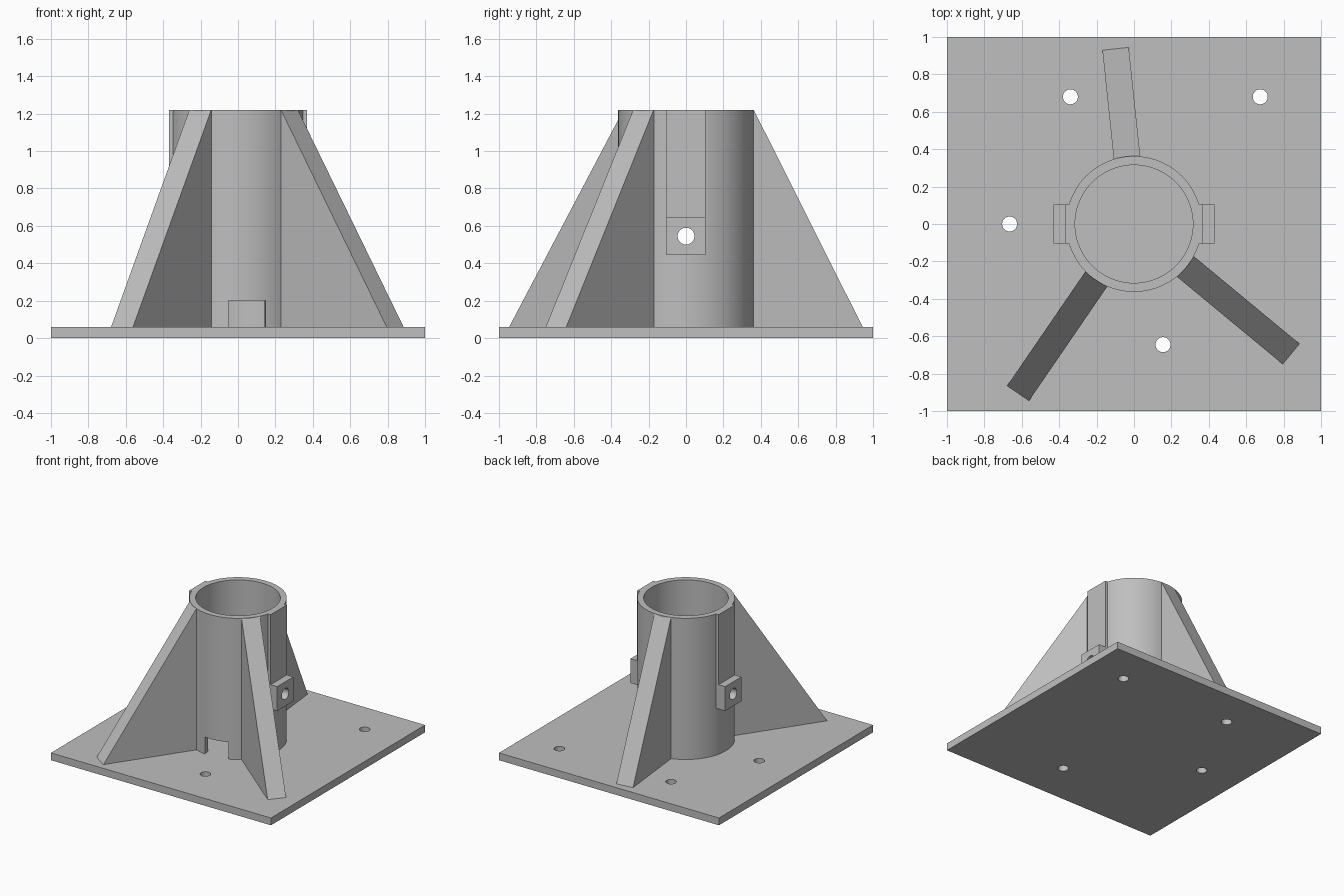
import bpy, bmesh, math
from mathutils import Matrix

cube = bpy.data.objects.get("Cube")
if cube:
    bpy.data.objects.remove(cube, do_unlink=True)

PLATE = 0.06      # plate thickness
TOP = 1.22        # top of the tube
R_OUT, R_IN = 0.363, 0.315
LUG_Z = 0.545     # height of the cross pin hole

steel = bpy.data.materials.new("plain_grey")
steel.use_nodes = True
grey = (0.52, 0.52, 0.52, 1)
steel.diffuse_color = grey
steel.node_tree.nodes["Principled BSDF"].inputs["Base Color"].default_value = grey


def add_object(name, bm):
    bmesh.ops.recalc_face_normals(bm, faces=bm.faces)
    mesh = bpy.data.meshes.new(name)
    bm.to_mesh(mesh)
    bm.free()
    obj = bpy.data.objects.new(name, mesh)
    mesh.materials.append(steel)
    bpy.context.collection.objects.link(obj)
    return obj


def box(name, lo, hi, angle=0):
    bm = bmesh.new()
    bmesh.ops.create_cube(bm, size=1)
    for v in bm.verts:
        v.co = [l + (c + 0.5) * (h - l) for c, l, h in zip(v.co, lo, hi)]
    bm.transform(Matrix.Rotation(angle, 4, 'Z'))
    return add_object(name, bm)


def cylinder(name, radius, z0, z1, x=0, y=0, segments=96):
    bm = bmesh.new()
    bmesh.ops.create_cone(bm, cap_ends=True, segments=segments, radius1=radius,
                          radius2=radius, depth=z1 - z0,
                          matrix=Matrix.Translation((x, y, (z0 + z1) / 2)))
    return add_object(name, bm)


def extrude_xz(name, profile, width, angle=0):
    """Profile in x and z, given width across y, turned about z."""
    bm = bmesh.new()
    face = bm.faces.new([bm.verts.new((x, -width / 2, z)) for x, z in profile])
    result = bmesh.ops.extrude_face_region(bm, geom=[face])
    verts = [g for g in result["geom"] if isinstance(g, bmesh.types.BMVert)]
    bmesh.ops.translate(bm, verts=verts, vec=(0, width, 0))
    bm.transform(Matrix.Rotation(angle, 4, 'Z'))
    return add_object(name, bm)


def select(obj):
    bpy.ops.object.select_all(action='DESELECT')
    obj.select_set(True)
    bpy.context.view_layer.objects.active = obj


def cut(obj, cutter):
    """Cut a shape out of obj, then discard the cutter."""
    cutter.hide_render = True
    mod = obj.modifiers.new("cut", 'BOOLEAN')
    mod.operation, mod.solver, mod.object = 'DIFFERENCE', 'EXACT', cutter
    select(obj)
    bpy.ops.object.modifier_apply(modifier=mod.name)
    bpy.data.objects.remove(cutter, do_unlink=True)


def pin_cutter():
    pin = cylinder("pin_cutter", 0.045, -0.6, 0.6, segments=48)
    pin.data.transform(Matrix.Translation((0, 0, LUG_Z)) @ Matrix.Rotation(math.pi / 2, 4, 'Y'))
    return pin


def smooth(obj):
    select(obj)
    bpy.ops.object.shade_smooth_by_angle(angle=math.radians(30))


# Base plate with four bolt holes
plate = box("base_plate", (-1, -1, 0), (1, 1, PLATE))
for x, y in [(-0.34, 0.68), (0.675, 0.68), (-0.665, 0), (0.155, -0.645)]:
    cut(plate, cylinder("bolt_cutter", 0.04, -0.1, 0.2, x, y, 48))
smooth(plate)

# Tube with a drain notch at the foot and a cross pin hole
tube = cylinder("tube", R_OUT, PLATE, TOP)
cut(tube, cylinder("bore_cutter", R_IN, -0.1, TOP + 0.1))
cut(tube, box("notch_cutter", (0.2, -0.1, 0), (0.5, 0.1, 0.2), math.radians(-82)))
cut(tube, pin_cutter())
smooth(tube)

# Flat side pads, each ending in a drilled lug
pad = [(0.33, 0.445), (0.43, 0.445), (0.43, 0.645), (0.37, 0.645), (0.37, TOP), (0.33, TOP)]
for name, angle in (("left_lug", 0), ("right_lug", math.pi)):
    lug = extrude_xz(name, pad, 0.21, angle)
    cut(lug, pin_cutter())
    smooth(lug)

# Three triangular gussets around the tube
for name, angle, reach in (("back_gusset", 96, 0.942),
                           ("front_right_gusset", -124.4, 1.097),
                           ("front_left_gusset", -39.6, 1.09)):
    profile = [(0.33, PLATE), (reach, PLATE), (0.357, TOP), (0.33, TOP)]
    extrude_xz(name, profile, 0.142, math.radians(angle))
